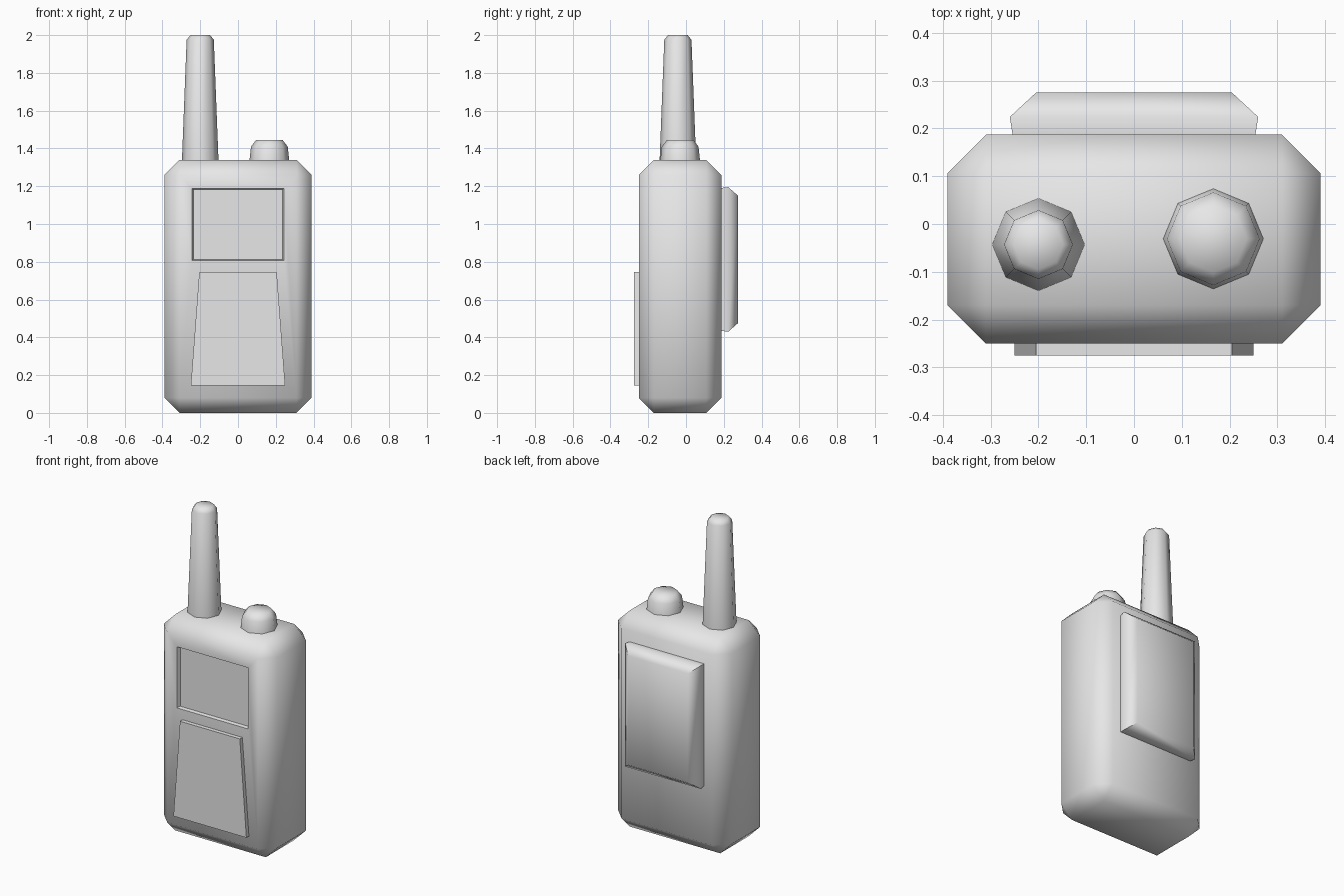
import bpy, bmesh, math

cube = bpy.data.objects.get("Cube")
if cube:
    bpy.data.objects.remove(cube, do_unlink=True)

grey = bpy.data.materials.new("plain_grey")
grey.use_nodes = True
colour = (0.8, 0.8, 0.8, 1)
grey.diffuse_color = colour
grey.node_tree.nodes["Principled BSDF"].inputs["Base Color"].default_value = colour


def loft(name, rings):
    """Solid skinned through a list of rings with equal point counts."""
    bm = bmesh.new()
    loops = [[bm.verts.new(p) for p in ring] for ring in rings]
    n = len(loops[0])
    for a, b in zip(loops, loops[1:]):
        for i in range(n):
            j = (i + 1) % n
            bm.faces.new((a[i], a[j], b[j], b[i]))
    bm.faces.new(loops[0])
    bm.faces.new(loops[-1])
    bmesh.ops.recalc_face_normals(bm, faces=bm.faces)
    mesh = bpy.data.meshes.new(name)
    bm.to_mesh(mesh)
    bm.free()
    mesh.materials.append(grey)
    obj = bpy.data.objects.new(name, mesh)
    bpy.context.collection.objects.link(obj)
    return obj


def panel(y, z0, z1, half_bottom, half_top=None):
    """Upright four-cornered ring at depth y."""
    t = half_bottom if half_top is None else half_top
    return [(-half_bottom, y, z0), (half_bottom, y, z0), (t, y, z1), (-t, y, z1)]


def circle(x, y, z, r, sides=8):
    steps = [math.tau * i / sides for i in range(sides)]
    return [(x + r * math.cos(a), y + r * math.sin(a), z) for a in steps]


def smooth(obj, degrees):
    bpy.ops.object.select_all(action="DESELECT")
    obj.select_set(True)
    bpy.context.view_layer.objects.active = obj
    bpy.ops.object.shade_smooth_by_angle(angle=math.radians(degrees))


def apply(obj, mod):
    bpy.context.view_layer.objects.active = obj
    bpy.ops.object.modifier_apply(modifier=mod.name)


# Chamfered case
body = loft("body", [panel(-0.25, 0, 1.34, 0.39), panel(0.187, 0, 1.34, 0.39)])
chamfer = body.modifiers.new("chamfer", "BEVEL")
chamfer.width = 0.08
chamfer.segments = 1
apply(body, chamfer)

# Recessed screen with slightly sloping walls
cutter = loft("screen_cutter", [panel(-0.26, 0.806, 1.189, 0.248),
                                panel(-0.228, 0.812, 1.182, 0.236)])
recess = body.modifiers.new("screen_recess", "BOOLEAN")
recess.object = cutter
recess.operation = "DIFFERENCE"
recess.solver = "EXACT"
apply(body, recess)
bpy.data.objects.remove(cutter, do_unlink=True)
smooth(body, 60)

# Raised tapered keypad on the front
loft("keypad", [panel(-0.24, 0.145, 0.745, 0.25, 0.205),
                panel(-0.275, 0.145, 0.745, 0.25, 0.205)])

# Chamfered battery cover on the back
battery = loft("battery_cover", [panel(0.18, 0.435, 1.19, 0.253),
                                 panel(0.224, 0.43, 1.195, 0.26),
                                 panel(0.275, 0.475, 1.15, 0.205)])
smooth(battery, 60)

# Antenna and knob on the top
antenna = loft("antenna", [circle(-0.2, -0.043, z, r) for z, r in
                           ((1.33, 0.097), (1.975, 0.072), (2.0, 0.052))])
knob = loft("knob", [circle(0.166, -0.031, z, r) for z, r in
                     ((1.33, 0.106), (1.41, 0.097), (1.445, 0.07))])
for part in (antenna, knob):
    smooth(part, 60)
